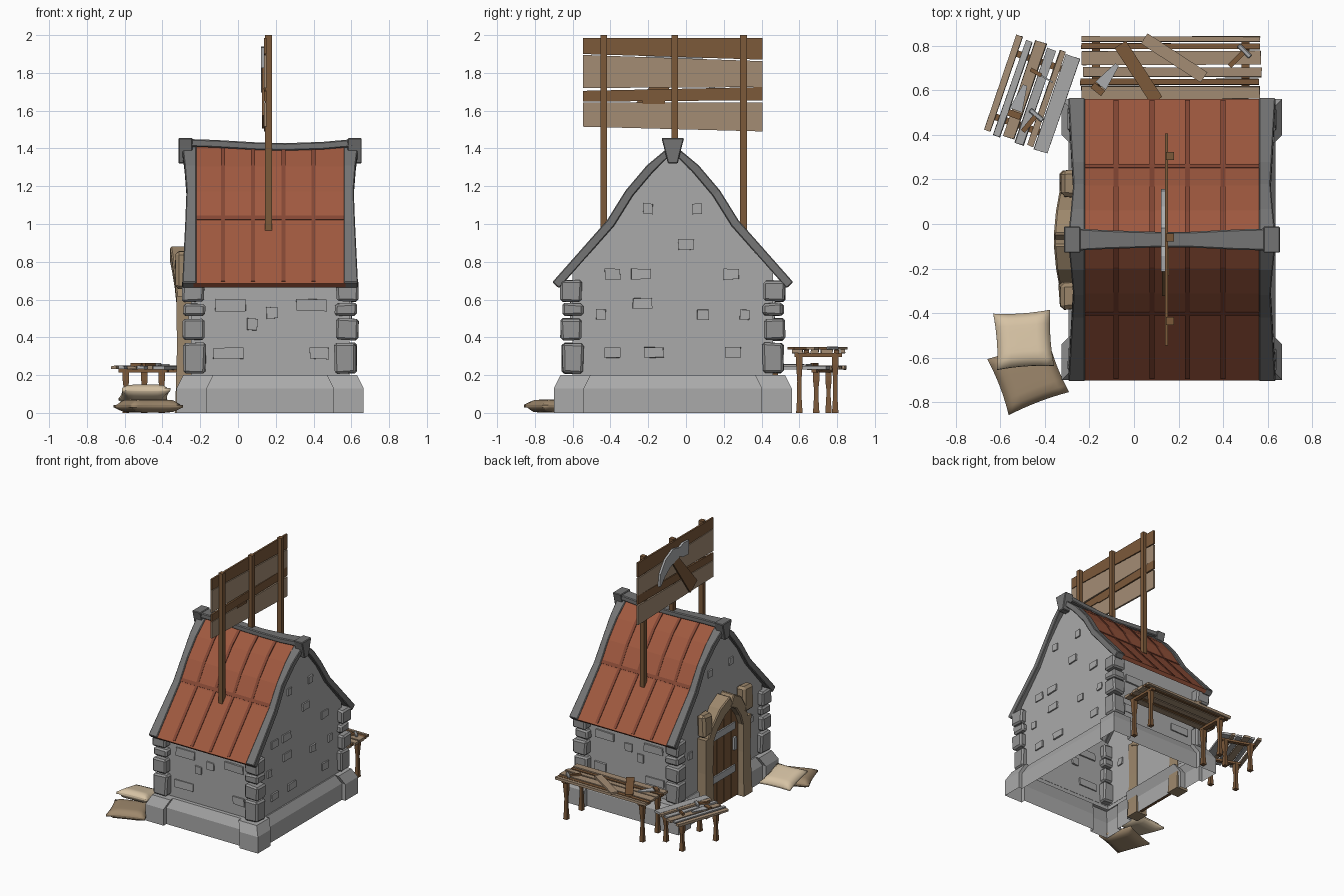
import bpy, bmesh, math, random
from mathutils import Vector, Matrix

random.seed(4)
if "Cube" in bpy.data.objects:
    bpy.data.objects.remove(bpy.data.objects["Cube"])


def material(name, r, g, b):
    m = bpy.data.materials.new(name)
    m.use_nodes = True
    m.diffuse_color = (r, g, b, 1)
    m.node_tree.nodes["Principled BSDF"].inputs["Base Color"].default_value = (r, g, b, 1)
    return m


PALE = material("pale_grey", .40, .40, .40)
QUOIN = material("corner_stone", .30, .30, .30)
TRIM = material("trim_stone", .175, .175, .175)
ROOF = material("roof_red", .35, .10, .05)
SEAM = material("roof_seam", .23, .062, .034)
DARK = material("dark_wood", .20, .10, .042)
LIGHT = material("light_wood", .37, .265, .175)
TAN = material("tan_stone", .34, .245, .15)
SACK = material("sack_cloth", .67, .54, .37)
METAL = material("metal", .40, .41, .42)
CX, CY = .17, -.07  # middle of the house


def finish(name, mat, bm, bevel=0):
    bmesh.ops.recalc_face_normals(bm, faces=bm.faces)
    me = bpy.data.meshes.new(name)
    bm.to_mesh(me)
    bm.free()
    me.materials.append(mat)
    ob = bpy.data.objects.new(name, me)
    bpy.context.collection.objects.link(ob)
    if bevel:
        mod = ob.modifiers.new("bevel", 'BEVEL')
        mod.width, mod.segments = bevel, 1
    return ob


def loft(name, mat, rings, bevel=0, caps=True):
    """Skin equal-length rings of points, capping both ends if wanted."""
    bm = bmesh.new()
    rows = [[bm.verts.new(p) for p in ring] for ring in rings]
    n = len(rows[0])
    for a, b in zip(rows, rows[1:]):
        for i in range(n):
            bm.faces.new((a[i], a[(i + 1) % n], b[(i + 1) % n], b[i]))
    if caps:
        bm.faces.new(rows[0])
        bm.faces.new(rows[-1])
    return finish(name, mat, bm, bevel)


def box(name, mat, c, size, angle=0, bevel=0, skew=0):
    bm = bmesh.new()
    bmesh.ops.create_cube(bm, size=1)
    for v in bm.verts:
        v.co = [a * b + random.uniform(-skew, skew) for a, b in zip(v.co, size)]
    bm.transform(Matrix.Translation(c) @ Matrix.Rotation(math.radians(angle), 4, 'Z'))
    return finish(name, mat, bm, bevel)


def tower(name, mat, x, y, rows):
    """Stack of rectangles (z, half x, half y)."""
    sides = ((-1, -1), (1, -1), (1, 1), (-1, 1))
    return loft(name, mat, [[(x + i * a, y + j * b, z) for i, j in sides] for z, a, b in rows])


def band(name, mat, pts, to3d, bevel=0):
    """Strip along (u, v, half width, t0, t1) points, thick from t0 to t1."""
    rings = []
    for i, (u, v, w, t0, t1) in enumerate(pts):
        a, b = pts[max(i - 1, 0)], pts[min(i + 1, len(pts) - 1)]
        n = Vector((a[1] - b[1], b[0] - a[0])).normalized() * w
        rings.append([to3d(u + s * n.x, v + s * n.y, t) for s, t in ((-1, t0), (1, t0), (1, t1), (-1, t1))])
    return loft(name, mat, rings, bevel)


YZ = lambda u, v, t: (t, u, v)
XZ = lambda u, v, t: (u, t, v)

# House shell, open underneath
half = [(.53, .17), (.53, .75), (.33, .983), (.23, 1.143), (.12, 1.273)]
gable = [(-a, z) for a, z in half] + [(0, 1.375)] + [(a, z) for a, z in reversed(half)]
shell = bmesh.new()
rows = [[shell.verts.new((CX + s * .42, CY + a, z)) for a, z in gable] for s in (-1, 1)]
for r in rows:
    shell.faces.new(r)
for i in range(len(gable) - 1):
    shell.faces.new((rows[0][i], rows[0][i + 1], rows[1][i + 1], rows[1][i]))
finish("house_walls", PALE, shell)

# Plinth: one hollow skirt with corner footings and a notch at the door
corner = [(.465, .47), (.495, .47), (.495, .63), (.335, .63), (.335, .595)]
right = [(a, -b) for a, b in corner[::-1]] + corner
left = [(-a, -b) for a, b in right]
notch = [(-.465, .31), (-.42, .31), (-.42, -.31), (-.465, -.31)]
outline = right + left[:5] + notch + left[5:]
skirt = []
for z, inset, hx, hy in ((0, 0, 1, 1), (.13, 0, 1, 1), (.2, .035, 1, 1), (.2, .035, .418, .528)):
    skirt.append([(CX + math.copysign(min(abs(a) - inset, hx), a),
                   CY + math.copysign(min(abs(b) - inset, hy), b), z) for a, b in outline])
loft("plinth", PALE, skirt, caps=False)

# Stacked corner stones
courses = ((.21, .37), (.385, .5), (.515, .58), (.59, .7))
for sx in (-1, 1):
    for sy in (-1, 1):
        for k, (z0, z1) in enumerate(courses):
            g = .008 * (k % 2)
            box("corner_stone", QUOIN, (CX + sx * (.4 + g), CY + sy * (.53 + g), (z0 + z1) / 2),
                (.115, .11, z1 - z0), bevel=.012, skew=.005)

# Slightly raised bricks: position along the wall, height, width
long_bricks = ((-.04, .57, .16), (.18, .53, .06), (.075, .47, .055), (.39, .57, .16), (-.05, .315, .16), (.43, .315, .1))
for x, z, w in long_bricks:
    for s in (-1, 1):
        box("wall_brick", PALE, (x, CY + s * .53, z), (w, .022, .06), skew=.003)
side_bricks = ((-.2, 1.08, .05), (.06, 1.08, .05), (0, .89, .08), (-.39, .735, .08), (-.24, .735, .1), (.24, .735, .08),
               (-.23, .58, .1), (-.45, .52, .05), (.09, .52, .06), (.31, .52, .05),
               (-.39, .32, .08), (-.17, .32, .1), (.25, .32, .08))
for y, z, w in side_bricks:
    for s in (-1, 1):
        if s > 0 or z > .95 or abs(y - CY) > .33:
            box("wall_brick", PALE, (CX + s * .42, y, z), (.022, w, .055), skew=.003)

# Roof slabs with raised seams
slope = [(.62, .69), (.33, 1.018), (.23, 1.178), (.12, 1.308), (0, 1.415)]
full = [(-a, z) for a, z in slope] + [(a, z) for a, z in slope[-2::-1]]

def roof_strip(name, mat, x0, x1, lift, w):
    band(name, mat, [(CY + a, z + lift, w, x0, x1) for a, z in full], YZ)

roof_strip("roof_tiles", ROOF, -.235, .57, -.015, .015)
for x in (-.08, .08, .24, .40):
    roof_strip("roof_seam", SEAM, x - .011, x + .011, .003, .008)
for s in (-1, 1):
    band("roof_cross_seam", SEAM, [(CY + s * (.325 + d), 1.03 - d * 1.3, .009, -.235, .57) for d in (-.008, .008)], YZ)

# Wavy stone edges on both gables, each with a keystone
wave = (.01, -.006, -.012, -.002, .012, -.002, -.012, -.006, .01)
for s in (-1, 1):
    pts = [(CY + a, z - .014, .024, CX + s * .39, CX + s * (.455 + w)) for (a, z), w in zip(full, wave)]
    band("gable_edge", TRIM, pts, YZ, .005)
    x0, x1 = CX + s * .41, CX + s * .485
    loft("keystone", TRIM, [[(x0, CY - w, z), (x0, CY + w, z), (x1, CY + w, z), (x1, CY - w, z)]
                            for z, w in ((1.32, .026), (1.41, .048), (1.455, .06))], .005)
ridge = [(-.27, 1.43, .05), (-.12, 1.425, .042), (.1, 1.412, .035), (.25, 1.408, .035), (.45, 1.415, .045), (.62, 1.43, .05)]
band("ridge_stone", TRIM, [(x, z, .02, CY - w, CY + w) for x, z, w in ridge], XZ, .006)

# Sign on three posts
for y, z0 in ((-.435, .96), (-.06, 1.38), (.305, .96)):
    box("sign_post", DARK, (.162, y, (z0 + 2) / 2), (.036, .036, 2 - z0))
for mat, (l0, l1, r0, r1) in ((DARK, (1.9, 1.985, 1.87, 1.985)), (LIGHT, (1.72, 1.895, 1.725, 1.862)),
                              (DARK, (1.648, 1.705, 1.655, 1.725)), (LIGHT, (1.515, 1.644, 1.49, 1.644))):
    loft("sign_board", mat, [[(x, -.545, l0), (x, -.545, l1), (x, .405, r1), (x, .405, r0)] for x in (.138, .152)])
box("sign_batten", DARK, (.154, -.17, 1.645), (.008, .12, .018))
band("sign_hammer_head", METAL, [(y, z, w, .122, .138) for y, z, w in
     ((.15, 1.7, .008), (.115, 1.78, .035), (.05, 1.85, .05), (-.03, 1.885, .055), (-.1, 1.885, .035),
      (-.14, 1.885, .055), (-.21, 1.88, .055))], YZ)
band("sign_hammer_handle", DARK, [(-.04, 1.85, .035, .126, .138), (-.28, 1.54, .055, .126, .138)], YZ)

# Door: planks, iron straps, handle
for k, top in enumerate((.68, .77, .77, .68)):
    y = CY + (k - 1.5) * .09
    d = (.035 if k in (0, 3) else .015) * (1 if k < 2 else -1)
    loft("door_plank", DARK, [[(x, y - .042, .01), (x, y + .042, .01), (x, y + .042, top + d),
                              (x, y - .042, top - d)] for x in (-.285, -.254)])
for z in (.24, .58):
    box("door_strap", METAL, (-.288, CY + .02, z), (.016, .3, .055))
box("door_latch", METAL, (-.295, CY - .12, .44), (.02, .03, .1))

# Door surround: pillars, shoulder stones, pointed arch
for s, lift in ((-1, .03), (1, 0)):
    tower("door_pillar", TAN, -.285, CY + s * .235, [(0, .05, .055), (.1, .045, .05), (.35, .038, .045), (.62, .042, .05)])
    box("shoulder_stone", TAN, (-.295, CY + s * .25, .73 + lift), (.08, .125, .17 + lift), bevel=.018, skew=.01)
    band("door_arch", TAN, [(CY + s * a, z, w, x, -.24) for a, z, w, x in
                            ((.22, .58, .04, -.325), (.18, .68, .045, -.335), (.1, .785, .05, -.35), (0, .84, .05, -.36))], YZ, .008)


# Sacks
def sack(name, mat, c, sx, sy, h, angle, tilt=0):
    bm = bmesh.new()
    bmesh.ops.create_cube(bm, size=2)
    bmesh.ops.subdivide_edges(bm, edges=bm.edges[:], cuts=7, use_grid_fill=True)
    for v in bm.verts:
        u, w, z = v.co
        puff = math.sqrt(max(0, (1 - u ** 6) * (1 - w ** 6))) * .8 + .2
        v.co = (u * sx * (.94 + .06 * w * w), w * sy * (.94 + .06 * u * u), z * h * puff)
    bm.transform(Matrix.Translation(c) @ Matrix.Rotation(math.radians(angle), 4, 'Z')
                 @ Matrix.Rotation(math.radians(tilt), 4, 'X'))
    for f in bm.faces:
        f.smooth = True
    finish(name, mat, bm)

sack("lower_sack", TAN, (-.475, -.68, .036), .145, .135, .035, 21)
sack("upper_sack", SACK, (-.495, -.52, .098), .128, .128, .036, 4, -12)


# Workbenches
def leg(x, y, h):
    tower("bench_leg", DARK, x, y, [(0, .017, .017), (.08, .012, .012), (h * .55, .011, .011), (h - .05, .017, .017), (h, .017, .017)])

def spin(c, u, v, angle):
    a = math.radians(angle)
    return c[0] + u * math.cos(a) - v * math.sin(a), c[1] + u * math.sin(a) + v * math.cos(a)

for y, w, mat in ((.83, .025, LIGHT), (.798, .026, DARK), (.745, .062, LIGHT), (.682, .045, LIGHT), (.637, .026, DARK), (.59, .055, LIGHT)):
    box("bench_plank", mat, (.17 + random.uniform(-.01, .01), y, .325), (.8, w, .02), skew=.003)
for x in (-.17, .5):
    box("bench_crossbar", DARK, (x, .7, .306), (.035, .25, .02))
    for y in (.6, .79):
        leg(x, y, .305)
box("loose_board", DARK, (.02, .68, .342), (.3, .06, .014), -57)
box("loose_board", LIGHT, (.18, .745, .342), (.32, .055, .014), -33)

mid, tilt = (-.45, .58), 71
planks = ((.145, .03, LIGHT), (.097, .03, PALE), (.045, .052, LIGHT), (-.01, .04, PALE), (-.06, .025, LIGHT), (-.112, .065, PALE))
for v, w, mat in planks:
    x, y = spin(mid, random.uniform(-.012, .012), v, tilt)
    box("small_bench_plank", mat, (x, y, .24), (.45, w, .018), tilt, skew=.003)
for u in (-.15, .15):
    x, y = spin(mid, u, 0, tilt)
    box("small_bench_crossbar", DARK, (x, y, .223), (.03, .27, .018), tilt)
    for v in (-.1, .1):
        leg(*spin(mid, u, v, tilt), .222)


# Hand tools lying on the benches
def hammer(c, z, angle):
    box("hammer_handle", DARK, (*c, z), (.09, .022, .014), angle)
    x, y = spin(c, .05, 0, angle)
    box("hammer_head", METAL, (x, y, z), (.022, .075, .016), angle, bevel=.004)

def saw(c, z, angle):
    flat = lambda u, v, t: (*spin(c, u, v, angle), t)
    band("saw_blade", METAL, [(0, 0, .03, z - .003, z + .003), (.12, 0, .01, z - .003, z + .003)], flat)
    box("saw_handle", DARK, (*spin(c, -.02, 0, angle), z), (.03, .06, .016), angle)

hammer((.46, .74), .343, 45)
saw((-.15, .62), .342, 52)
hammer((-.47, .45), .256, 50)
saw((-.53, .51), .256, 70)
box("screwdriver_grip", DARK, (-.44, .68, .256), (.055, .018, .016), -30)
box("screwdriver_shaft", METAL, (-.39, .65, .255), (.06, .007, .007), -30)
